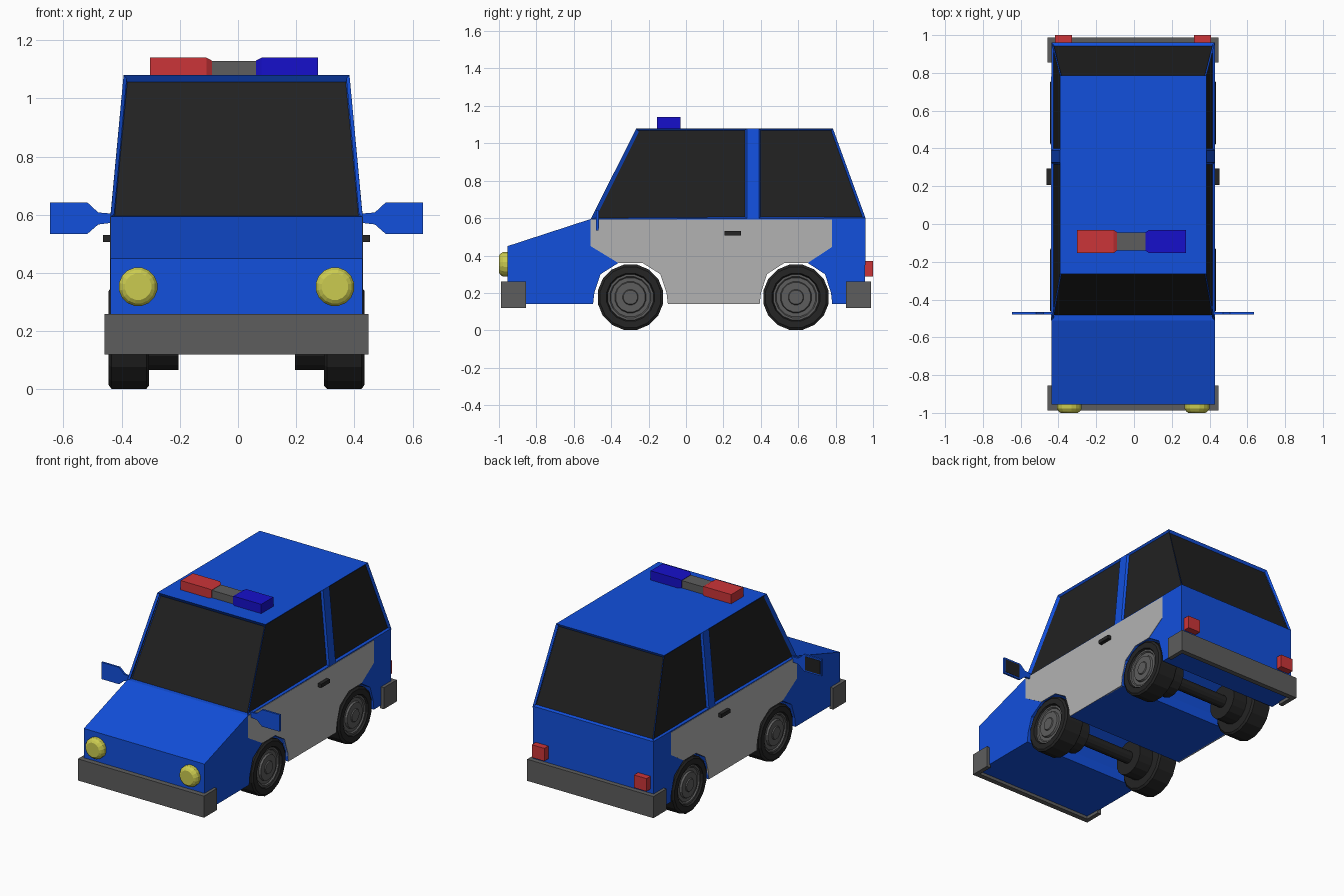
import bpy, bmesh, math

if "Cube" in bpy.data.objects:
    bpy.data.objects.remove(bpy.data.objects["Cube"])

CX = -0.005  # tiny sideways offset of the whole body


def material(name, *rgb):
    m = bpy.data.materials.new(name)
    m.diffuse_color = (*rgb, 1)
    m.use_nodes = True
    m.node_tree.nodes["Principled BSDF"].inputs["Base Color"].default_value = m.diffuse_color
    return m


BLUE = material("blue_paint", 0.006, 0.08, 0.72)
GLASS = material("dark_glass", 0.015, 0.015, 0.015)
PANEL = material("door_grey", 0.45, 0.45, 0.45)
TRIM = material("trim_grey", 0.11, 0.11, 0.11)
RUBBER = material("rubber", 0.018, 0.018, 0.018)
YELLOW = material("lamp_yellow", 0.6, 0.6, 0.08)
RED = material("lamp_red", 0.6, 0.035, 0.04)
LAMP_BLUE = material("lamp_blue", 0.008, 0.005, 0.6)


def finish(name, bm, *mats):
    bmesh.ops.recalc_face_normals(bm, faces=bm.faces)
    me = bpy.data.meshes.new(name)
    bm.to_mesh(me)
    bm.free()
    ob = bpy.data.objects.new(name, me)
    ob.location.x = CX
    for m in mats:
        me.materials.append(m)
    bpy.context.collection.objects.link(ob)
    return ob


def loft(name, loops, mat):
    """Bridge equal-length point loops and cap both ends."""
    bm = bmesh.new()
    rings = [[bm.verts.new(p) for p in loop] for loop in loops]
    for a, b in zip(rings, rings[1:]):
        for i in range(len(a)):
            j = (i + 1) % len(a)
            bm.faces.new((a[i], a[j], b[j], b[i]))
    bm.faces.new(rings[0])
    bm.faces.new(rings[-1])
    return finish(name, bm, mat)


def prism_x(name, pts, x0, x1, mat):
    return loft(name, [[(x, y, z) for y, z in pts] for x in (x0, x1)], mat)


def prism_y(name, pts, y0, y1, mat):
    return loft(name, [[(x, y, z) for x, z in pts] for y in (y0, y1)], mat)


def prism_z(name, pts, z0, z1, mat):
    return loft(name, [[(x, y, z) for x, y in pts] for z in (z0, z1)], mat)


def box(name, x0, x1, y0, y1, z0, z1, mat):
    return prism_z(name, [(x0, y0), (x1, y0), (x1, y1), (x0, y1)], z0, z1, mat)


def lathe(name, profile, place, n, mat):
    """Stack n-sided rings; place(t, u, v) maps axis and ring coordinates."""
    loops = []
    for t, r in profile:
        angles = [2 * math.pi * (i + 0.5) / n for i in range(n)]
        loops.append([place(t, r * math.cos(a), r * math.sin(a)) for a in angles])
    return loft(name, loops, mat)


# wheel arch outline, front to back
ARCH = [(-.2, .14), (-.193, .2), (-.16, .3), (-.065, .36),
        (.065, .36), (.16, .3), (.193, .2), (.2, .14)]
AXLES = {"front": -0.297, "rear": 0.588}
front_arch = [(AXLES["front"] + y, z) for y, z in ARCH]
rear_arch = [(AXLES["rear"] + y * 0.97, z) for y, z in ARCH]

# lower body with hood and through-cut arches
W = 0.433
prism_x("lower_body", [(-.955, .14)] + front_arch + rear_arch +
        [(.957, .14), (.96, .60), (-.51, .595), (-.955, .45)], -W, W, BLUE)

# cabin with recessed windows
bm = bmesh.new()
low = [bm.verts.new(p) for p in ((-W, -.51, .595), (W, -.51, .595), (W, .96, .6), (-W, .96, .6))]
T = 0.388
top = [bm.verts.new(p) for p in ((-T, -.265, 1.08), (T, -.265, 1.08), (T, .785, 1.08), (-T, .785, 1.08))]
bm.faces.new(top)
for i in range(4):
    j = (i + 1) % 4
    bm.faces.new((low[i], low[j], top[j], top[i]))
for y in (.325, .39):
    bmesh.ops.bisect_plane(bm, geom=bm.verts[:] + bm.edges[:] + bm.faces[:],
                           plane_co=(0, y, 0), plane_no=(0, 1, 0))
bm.normal_update()
front, rear, sides = [], [], []
for f in bm.faces:
    c = f.calc_center_median()
    if f.normal.y < -.7:
        front.append(f)
    elif f.normal.y > .7:
        rear.append(f)
    elif abs(f.normal.x) > .7 and not .325 < c.y < .39:
        sides.append(f)
for group, width, depth in ((front, .019, -.025), (rear, .018, -.015), (sides, .013, -.012)):
    bmesh.ops.inset_individual(bm, faces=group, thickness=width, depth=depth)
    for f in group:
        f.material_index = 1
finish("cabin", bm, BLUE, GLASS)

# light bar centre
box("light_bar_centre", -.105, .09, -.14, -.045, 1.075, 1.128, TRIM)

# wrap-around bumpers
for end, s in (("front", -1), ("rear", 1)):
    o, i = .453, .425
    prism_z(end + "_bumper", [(-o, s * .855), (-o, s * .988), (o, s * .988), (o, s * .855),
                              (i, s * .855), (i, s * .955), (-i, s * .955), (-i, s * .855)],
            .12, .26, TRIM)

# parts on both sides
for side, s in (("left", -1), ("right", 1)):
    # grey door panel
    prism_x(side + "_door_panel", [(-.51, .45)] + front_arch[3:] + rear_arch[:5] +
            [(.78, .445), (.78, .592), (-.51, .592)], s * .425, s * (W + .002), PANEL)
    box(side + "_door_handle", s * .42, s * .458, .207, .295, .507, .531, RUBBER)

    # wing mirror with dark glass facing back
    prism_y(side + "_mirror", [(s * x, z) for x, z in (
        (.425, .573), (.475, .567), (.513, .534), (.64, .534),
        (.64, .643), (.513, .643), (.475, .608), (.425, .604))], -.48, -.467, BLUE)
    box(side + "_mirror_glass", s * .523, s * .632, -.472, -.465, .544, .633, GLASS)

    # headlight and tail light
    lathe(side + "_headlight", [(-.945, .067), (-.978, .067), (-.992, .058), (-1.0, .046)],
          lambda t, u, v: (s * .338 + u, t, .353 + v), 16, YELLOW)
    box(side + "_tail_light", s * .322, s * .412, .95, 1.0, .287, .37, RED)

    # beacon, tapered towards the bar centre
    def bx(x):
        return -.009 + s * x
    loft(side + "_beacon", [
        [(bx(x), y, z) for y, z in ((-.0925 - h, 1.075), (-.0925 + h, 1.075),
                                    (-.0925 + h, zt), (-.0925 - h, zt))]
        for x, h, zt in ((.289, .062, 1.14), (.095, .062, 1.14), (.076, .049, 1.13))],
        RED if s < 0 else LAMP_BLUE)

    # wheels: tyre with inner drum, stepped rim
    for end, y0 in AXLES.items():
        def hub(t, u, v):
            return (s * t, y0 + u, .177 + v)
        name = f"{end}_{side}_"
        lathe(name + "tyre", [(.2, .112), (.3, .112), (.3, .166), (.31, .178), (.43, .178),
                              (.439, .165), (.439, .13), (.418, .122)], hub, 16, RUBBER)
        lathe(name + "rim", [(.40, .123), (.428, .123), (.428, .112), (.42, .106), (.42, .085),
                             (.432, .08), (.432, .042), (.438, .038)], hub, 16, TRIM)

# axles
for end, y0 in AXLES.items():
    lathe(end + "_axle", [(-.22, .04), (.22, .04)],
          lambda t, u, v: (t, y0 + u, .177 + v), 12, RUBBER)
